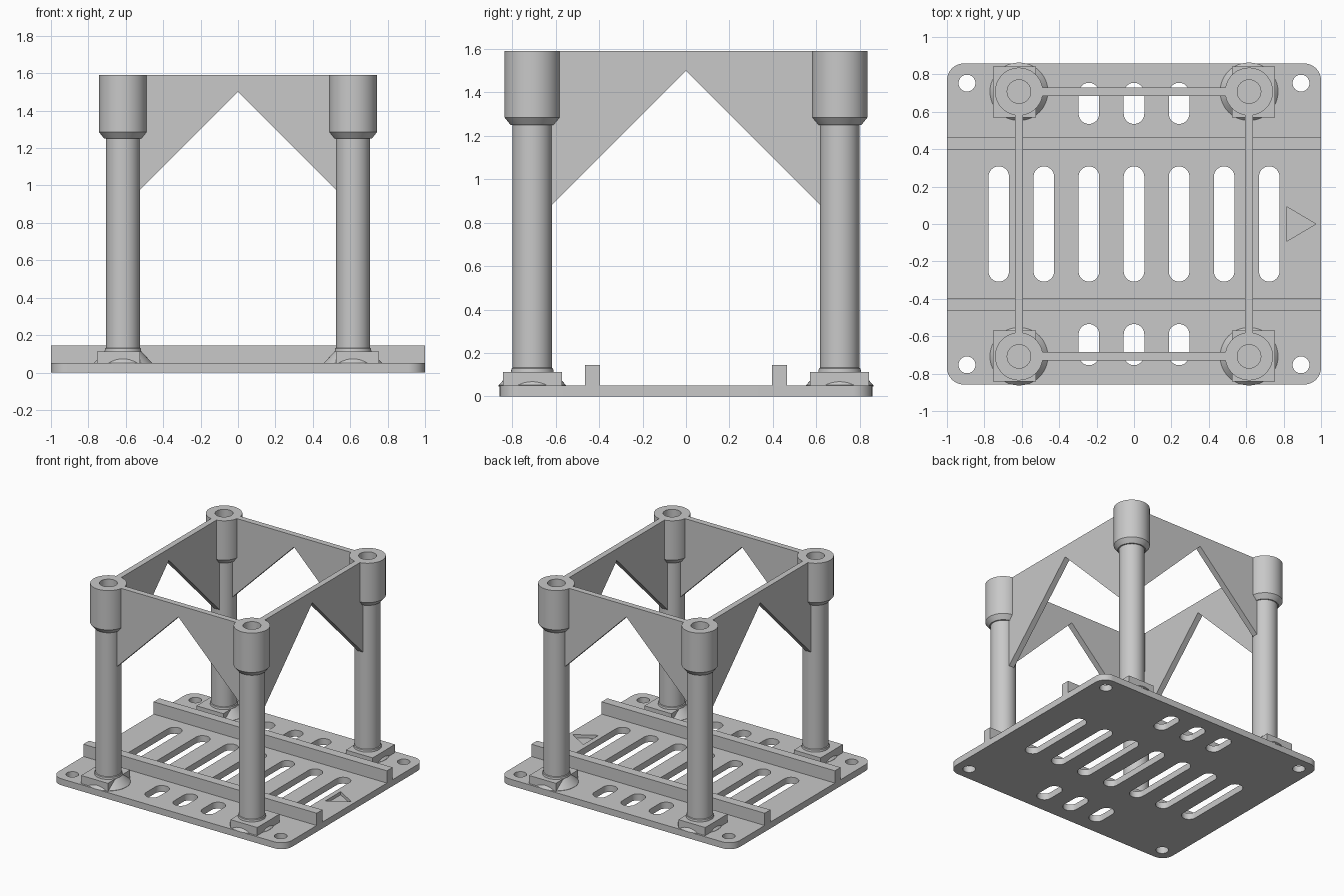
import bpy, bmesh
from math import sin, cos, pi, radians
from mathutils import Matrix

cube = bpy.data.objects.get("Cube")
if cube:
    bpy.data.objects.remove(cube, do_unlink=True)

GREY = (0.58, 0.58, 0.58, 1)
grey = bpy.data.materials.new("plain grey")
grey.use_nodes = True
grey.diffuse_color = GREY
grey.node_tree.nodes["Principled BSDF"].inputs["Base Color"].default_value = GREY

POST_X, POST_Y = 0.615, 0.708
PLATE = 0.05
TOP = 1.59


def prism(bm, outline, z0, z1):
    """Extrude an outline in the xy plane from z0 to z1."""
    face = bm.faces.new([bm.verts.new((x, y, z0)) for x, y in outline])
    side = bmesh.ops.extrude_face_region(bm, geom=[face])
    verts = [g for g in side["geom"] if isinstance(g, bmesh.types.BMVert)]
    bmesh.ops.translate(bm, verts=verts, vec=(0, 0, z1 - z0))


def rounded(cx, cy, hx, hy, r, n=10):
    """Rounded rectangle; slots and round holes are special cases."""
    pts = []
    for q, (sx, sy) in enumerate([(1, 1), (-1, 1), (-1, -1), (1, -1)]):
        for i in range(n + 1):
            a = (q + i / n) * pi / 2
            p = (cx + sx * (hx - r) + r * cos(a), cy + sy * (hy - r) + r * sin(a))
            if not pts or abs(p[0] - pts[-1][0]) + abs(p[1] - pts[-1][1]) > 1e-5:
                pts.append(p)
    if abs(pts[0][0] - pts[-1][0]) + abs(pts[0][1] - pts[-1][1]) < 1e-5:
        pts.pop()
    return pts


def finish(bm, name, smooth=False):
    bmesh.ops.recalc_face_normals(bm, faces=bm.faces)
    mesh = bpy.data.meshes.new(name)
    bm.to_mesh(mesh)
    bm.free()
    mesh.materials.append(grey)
    ob = bpy.data.objects.new(name, mesh)
    bpy.context.collection.objects.link(ob)
    bpy.ops.object.select_all(action="DESELECT")
    ob.select_set(True)
    bpy.context.view_layer.objects.active = ob
    if smooth:
        bpy.ops.object.shade_smooth_by_angle(angle=radians(25))
    return ob


def box(name, x0, x1, y0, y1, z0, z1):
    bm = bmesh.new()
    prism(bm, [(x0, y0), (x1, y0), (x1, y1), (x0, y1)], z0, z1)
    return finish(bm, name)


def lathe(name, profile, x, y, steps=48):
    bm = bmesh.new()
    verts = [bm.verts.new((r, 0, z)) for r, z in profile]
    edges = [bm.edges.new(pair) for pair in zip(verts, verts[1:])]
    bmesh.ops.spin(bm, geom=verts + edges, axis=(0, 0, 1), cent=(0, 0, 0),
                   angle=2 * pi, steps=steps)
    bmesh.ops.remove_doubles(bm, verts=bm.verts, dist=1e-5)
    bmesh.ops.translate(bm, verts=bm.verts, vec=(x, y, 0))
    return finish(bm, name, smooth=True)


# Slots, screw holes and engraved direction arrow
bm = bmesh.new()
for i in range(-3, 4):
    prism(bm, rounded(i * 0.241, 0, 0.055, 0.308, 0.055), -0.1, 0.1)
for s in (-1, 1):
    for i in (-1, 0, 1):
        prism(bm, rounded(i * 0.241, s * 0.645, 0.055, 0.11, 0.055), -0.1, 0.1)
    for t in (-1, 1):
        prism(bm, rounded(t * 0.893, s * 0.753, 0.045, 0.045, 0.045), -0.1, 0.1)
prism(bm, [(0.815, -0.093), (0.972, 0), (0.815, 0.093)], 0.025, 0.1)
cutter = finish(bm, "plate_cutter")
cutter.hide_render = True

# Base plate
bm = bmesh.new()
prism(bm, rounded(0, 0, 1, 0.858, 0.09), 0, PLATE)
plate = finish(bm, "base_plate")
cut = plate.modifiers.new("openings", "BOOLEAN")
cut.operation = "DIFFERENCE"
cut.solver = "EXACT"
cut.object = cutter
bpy.ops.object.modifier_apply(modifier=cut.name)
bpy.data.objects.remove(cutter, do_unlink=True)
bpy.ops.object.shade_smooth_by_angle(angle=radians(25))

# Rails along the plate
for side, s in (("front", -1), ("back", 1)):
    ys = sorted((s * 0.395, s * 0.465))
    box(side + "_rail", -1, 1, *ys, PLATE - 0.01, 0.145)

# Posts with flared foot, square foot block and hollow top socket
POST = [(0, 0.045), (0.155, 0.045), (0.155, 0.052), (0.098, 0.113), (0.096, 0.128),
        (0.091, 0.132), (0.091, 1.25), (0.1, 1.25), (0.128, 1.285), (0.128, TOP),
        (0.063, TOP), (0.063, 1.29), (0, 1.29)]
for depth, sy in (("front", -1), ("back", 1)):
    for side, sx in (("right", -1), ("left", 1)):
        name = depth + "_" + side
        lathe(name + "_post", POST, sx * POST_X, sy * POST_Y)
        xs = sorted((sx * 0.525, sx * 0.755))
        ys = sorted((sy * 0.57, sy * 0.843))
        box(name + "_foot_block", *xs, *ys, PLATE - 0.01, 0.113)


# Gusset webs with a 45 degree notch, joining the post tops
def web(name, half, offset, turned):
    bm = bmesh.new()
    low = 1.5 - half
    prism(bm, [(-half, low), (0, 1.5), (half, low), (half, TOP), (-half, TOP)],
          -0.0225, 0.0225)
    bm.transform(Matrix.Rotation(pi / 2, 4, "X"))
    if turned:
        bm.transform(Matrix.Rotation(pi / 2, 4, "Z"))
    shift = (offset, 0, 0) if turned else (0, offset, 0)
    bmesh.ops.translate(bm, verts=bm.verts, vec=shift)
    finish(bm, name)


web("front_web", POST_X - 0.08, -POST_Y, False)
web("back_web", POST_X - 0.08, POST_Y, False)
web("right_web", POST_Y - 0.08, -POST_X, True)
web("left_web", POST_Y - 0.08, POST_X, True)
